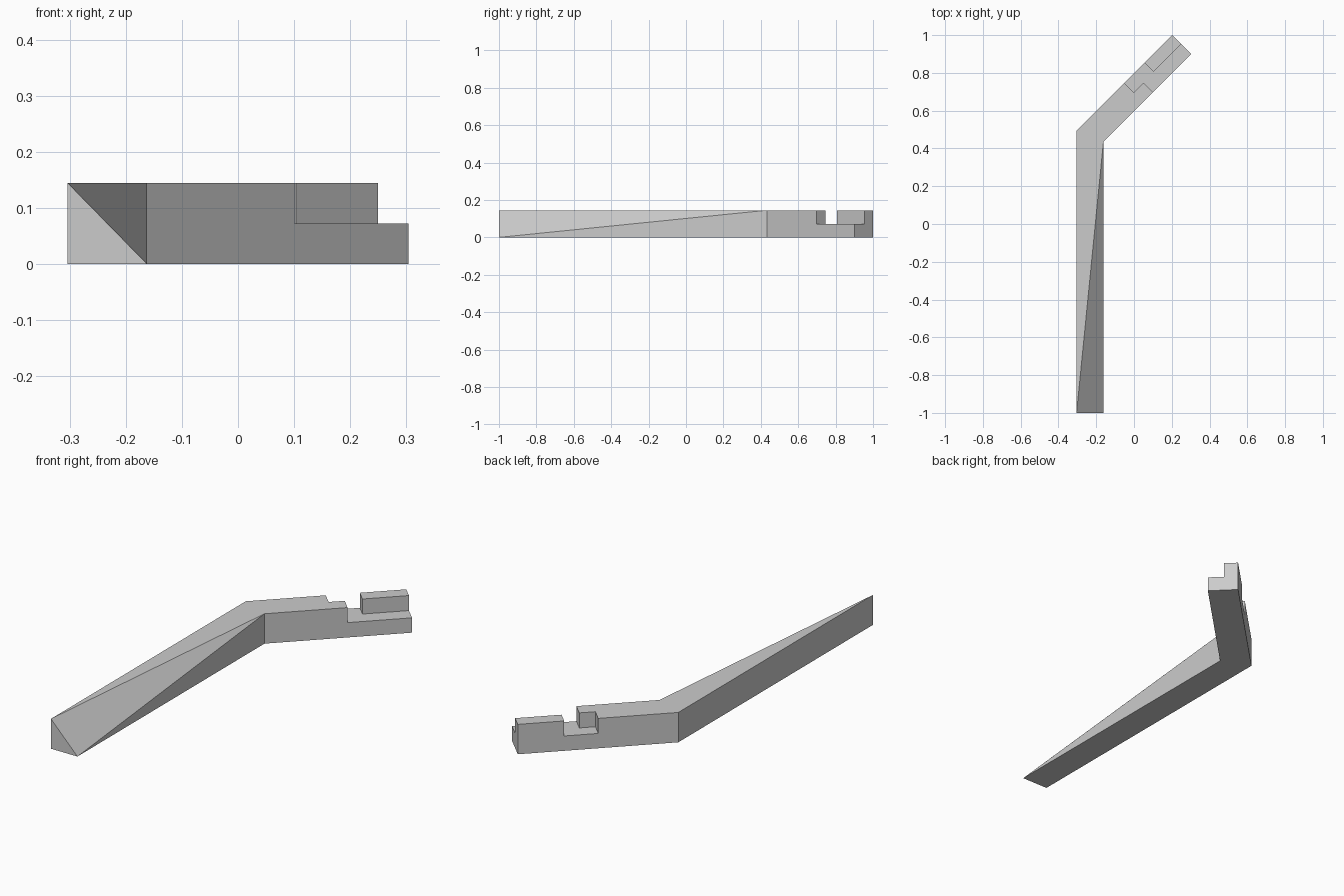
import bpy
import bmesh

if "Cube" in bpy.data.objects:
    bpy.data.objects.remove(bpy.data.objects["Cube"])

HEIGHT = 0.145
HALF = 0.072

grey = bpy.data.materials.new("light_grey")
grey.use_nodes = True
grey.diffuse_color = (0.6, 0.6, 0.6, 1)
grey.node_tree.nodes["Principled BSDF"].inputs["Base Color"].default_value = (0.6, 0.6, 0.6, 1)


def prism(name, outline, z0, z1, missing=None):
    """Extrude an outline; optionally slice off one top corner."""
    bm = bmesh.new()
    n = len(outline)
    low = [bm.verts.new((x, y, z0)) for x, y in outline]
    top = [None if i == missing else bm.verts.new((x, y, z1))
           for i, (x, y) in enumerate(outline)]
    loops = [low[::-1], top]
    for i in range(n):
        j = (i + 1) % n
        loops.append([low[i], low[j], top[j], top[i]])
    if missing is not None:
        loops.append([top[missing - 1], low[missing], top[(missing + 1) % n]])
    for loop in loops:
        bm.faces.new([v for v in loop if v])
    bmesh.ops.recalc_face_normals(bm, faces=bm.faces)
    mesh = bpy.data.meshes.new(name)
    bm.to_mesh(mesh)
    bm.free()
    mesh.materials.append(grey)
    obj = bpy.data.objects.new(name, mesh)
    bpy.context.collection.objects.link(obj)
    return obj


def diagonal(along, across):
    """Point on the 45 degree arm, from x + y and y - x."""
    return ((along - across) / 2, (along + across) / 2)


# Bent beam with its front end sliced to a long bevel
beam = prism("bent_beam", [(-0.304, -1), (-0.162, -1), (-0.162, 0.434),
                           (0.304, 0.9), (0.203, 1), (-0.304, 0.493)],
             0, HEIGHT, missing=1)

# Stepped joint cut through the upper half of the diagonal arm
steps = [(0.695, 0.85), (0.695, 0.697), (0.797, 0.697), (0.797, 0.55),
         (1.25, 0.55), (1.25, 0.704), (0.91, 0.704), (0.91, 0.85)]
cutter = prism("joint_cutter", [diagonal(*p) for p in steps], HALF, HEIGHT + 0.1)
cutter.hide_render = True
cutter.hide_set(True)

cut = beam.modifiers.new("joint_cut", "BOOLEAN")
cut.operation = "DIFFERENCE"
cut.solver = "EXACT"
cut.object = cutter

# Apply the cut and discard the helper
bpy.context.view_layer.objects.active = beam
beam.select_set(True)
bpy.ops.object.modifier_apply(modifier=cut.name)
bpy.data.objects.remove(cutter)
